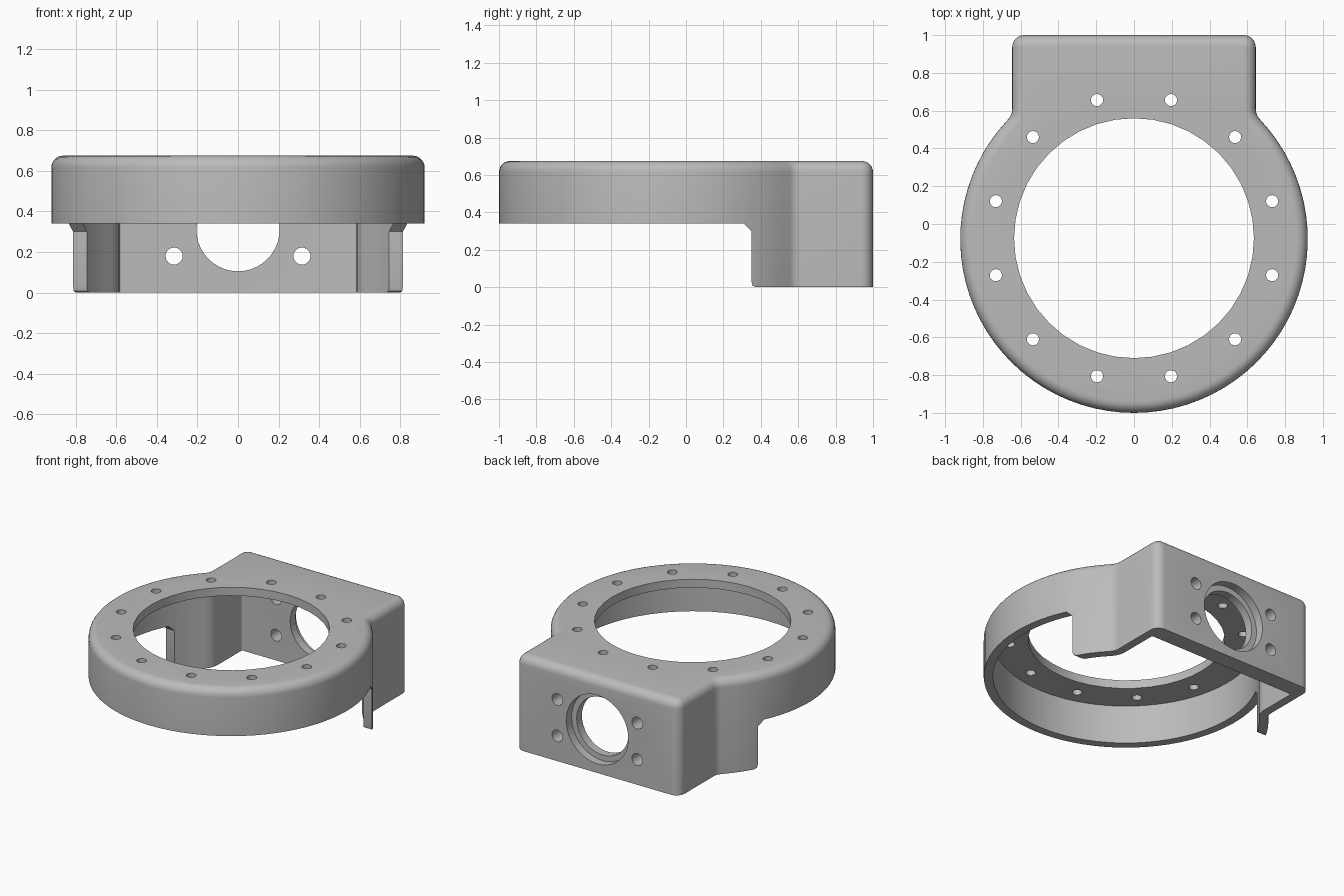
import bpy, bmesh
from math import sin, cos, pi, atan2, sqrt
from mathutils import Matrix, Vector

cube = bpy.data.objects.get("Cube")
if cube:
    bpy.data.objects.remove(cube, do_unlink=True)

CY = -0.08       # ring centre along y
R = 0.92         # ring outer radius
W = 0.645        # half width of the motor box
WALL = 0.06
TOP = 0.675
RIM = 0.34       # lower edge of the ring

grey = bpy.data.materials.new("plain grey")
grey.use_nodes = True
grey.diffuse_color = (0.5, 0.5, 0.5, 1)
grey.node_tree.nodes["Principled BSDF"].inputs["Base Color"].default_value = grey.diffuse_color


def arc(cx, cy, r, a0, a1, n):
    return [(cx + r * cos(a0 + (a1 - a0) * i / n), cy + r * sin(a0 + (a1 - a0) * i / n))
            for i in range(n + 1)]


def outline(d, back, corner):
    """Keyhole outline inset by d: round ring blending into a square box."""
    r, w, f = R - d, W - d, 0.08 + d
    rise = sqrt((r + f) ** 2 - (w + f) ** 2)
    a = atan2(rise, w + f)
    half = arc(0, CY, r, -pi / 2, a, 30)
    half += arc(w + f, CY + rise, f, a + pi, pi, 5)[1:]
    half += arc(w - corner, back - corner, corner, 0, pi / 2, 6)
    return half + [(-x, y) for x, y in reversed(half[1:])]


def make_object(name, bm):
    bmesh.ops.recalc_face_normals(bm, faces=bm.faces)
    mesh = bpy.data.meshes.new(name)
    bm.to_mesh(mesh)
    bm.free()
    mesh.materials.append(grey)
    obj = bpy.data.objects.new(name, mesh)
    bpy.context.collection.objects.link(obj)
    return obj


def loft(name, loops):
    """Skin a stack of equal-length 3D loops and cap both ends."""
    bm = bmesh.new()
    rings = [[bm.verts.new(p) for p in loop] for loop in loops]
    n = len(rings[0])
    for low, high in zip(rings, rings[1:]):
        for i in range(n):
            j = (i + 1) % n
            bm.faces.new((low[i], low[j], high[j], high[i]))
    bm.faces.new(rings[0])
    bm.faces.new(rings[-1])
    return make_object(name, bm)


def drill(name, centre, radius, length, segments, along_y=False):
    bm = bmesh.new()
    turn = Matrix.Rotation(pi / 2, 4, 'X') if along_y else Matrix.Identity(4)
    bmesh.ops.create_cone(bm, cap_ends=True, segments=segments, radius1=radius, radius2=radius,
                          depth=length, matrix=Matrix.Translation(Vector(centre)) @ turn)
    return make_object(name, bm)


def at_height(points, z):
    return [(x, y, z) for x, y in points]


# Outer body with a rounded top edge
levels = [(0, 0)] + [(WALL * (1 - cos(t)), TOP - WALL + WALL * sin(t))
                     for t in [pi / 2 * i / 6 for i in range(7)]]
housing = loft("ring_housing", [at_height(outline(d, 1 - d, 0.065 - d), z) for d, z in levels])

# Hollow inside, open at the bottom
inside = outline(WALL, 0.88, 0.01)
cutters = [loft("cavity_cutter", [at_height(inside, -0.2), at_height(inside, TOP - WALL)])]

# Clear the space below the ring, leaving chamfered skirt ends
side = [(-1.5, -0.3), (0.38, -0.3), (0.375, 0), (0.356, 0.008), (0.35, 0.03),
        (0.35, 0.3), (0.31, RIM), (-1.5, RIM)]
cutters.append(loft("skirt_cutter", [[(x, y, z) for y, z in side] for x in (-1.5, 1.5)]))

# Large opening and twelve screw holes in the top plate
cutters.append(drill("opening_cutter", (0, CY + 0.005, TOP), 0.635, 0.4, 40))
for i in range(12):
    a = pi / 12 + i * pi / 6
    cutters.append(drill("ring_screw_cutter", (0.757 * cos(a), CY + 0.005 + 0.757 * sin(a), TOP),
                         0.032, 0.4, 20))

# Motor bore, counterbore and four mounting holes in the back wall
cutters.append(drill("bore_cutter", (0, 0.95, 0.31), 0.205, 0.4, 40, True))
cutters.append(drill("counterbore_cutter", (0, 1.04, 0.31), 0.245, 0.2, 40, True))
for x in (-0.315, 0.315):
    for z in (0.18, 0.44):
        cutters.append(drill("motor_screw_cutter", (x, 0.95, z), 0.042, 0.4, 24, True))

bpy.context.view_layer.objects.active = housing
for cutter in cutters:
    cutter.hide_render = True
    mod = housing.modifiers.new("cut", 'BOOLEAN')
    mod.operation = 'DIFFERENCE'
    mod.solver = 'EXACT'
    mod.object = cutter
    bpy.ops.object.modifier_apply(modifier=mod.name)
    bpy.data.objects.remove(cutter, do_unlink=True)

# Smooth curved walls, crisp edges
for obj in bpy.context.selected_objects:
    obj.select_set(False)
housing.select_set(True)
bpy.ops.object.shade_smooth_by_angle(angle=pi / 6)
